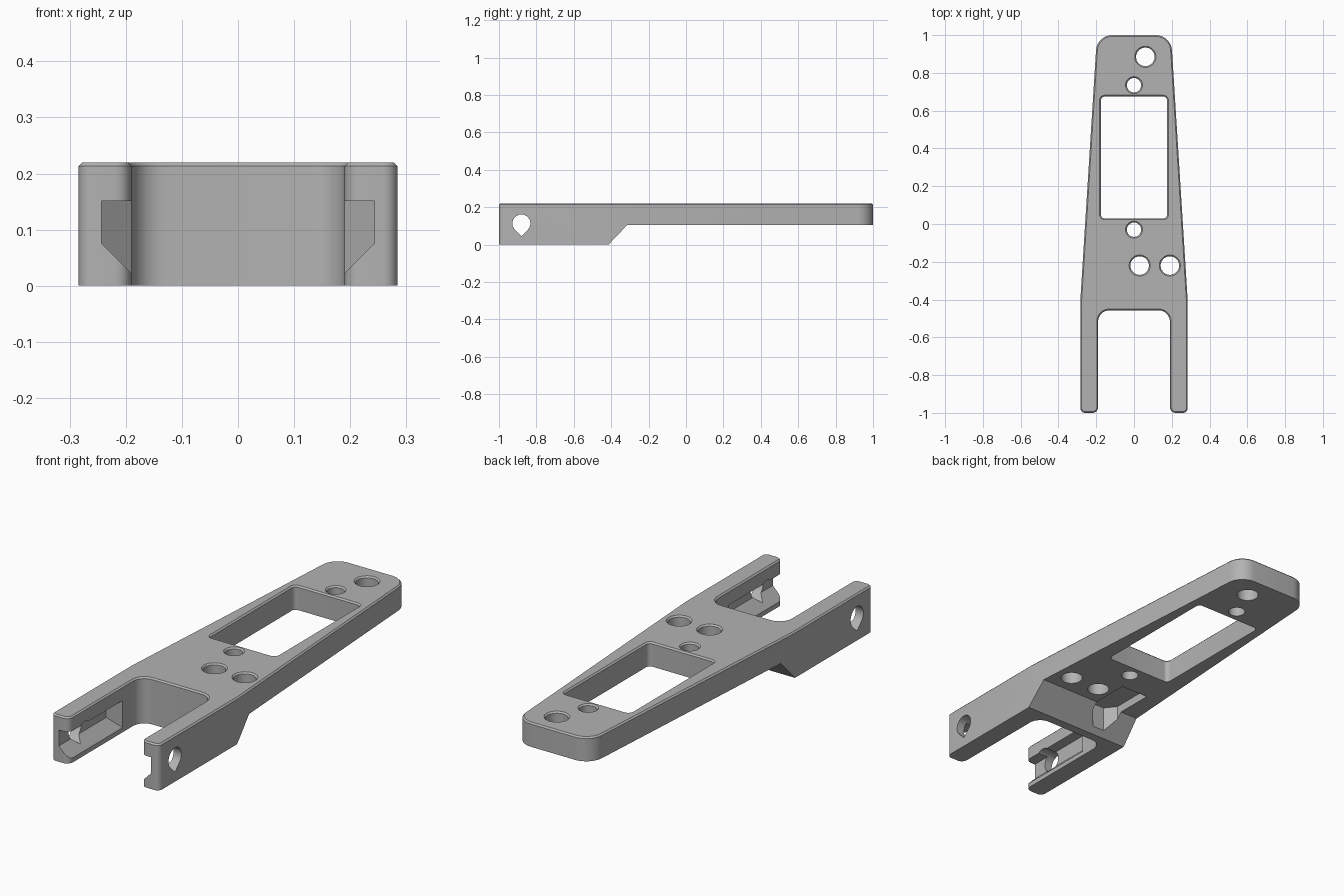
import bpy, bmesh, math
from mathutils import Vector

cube = bpy.data.objects.get("Cube")
if cube:
    bpy.data.objects.remove(cube, do_unlink=True)

TOP, UNDER = 0.22, 0.105
HALF, TIP, INNER = 0.284, 0.196, 0.19

grey = bpy.data.materials.new("plain_grey")
grey.use_nodes = True
grey.diffuse_color = (0.45, 0.45, 0.45, 1)
grey.node_tree.nodes["Principled BSDF"].inputs["Base Color"].default_value = (0.45, 0.45, 0.45, 1)


def fillet(corners, steps=8):
    """Round each (x, y, radius) corner of a polygon with an arc."""
    out = []
    for i, (x, y, r) in enumerate(corners):
        p = Vector((x, y))
        if r == 0:
            out.append(p)
            continue
        a = (Vector(corners[i - 1][:2]) - p).normalized()
        b = (Vector(corners[(i + 1) % len(corners)][:2]) - p).normalized()
        half = a.angle(b) / 2
        centre = p + (a + b).normalized() * (r / math.sin(half))
        start = p + a * (r / math.tan(half)) - centre
        end = p + b * (r / math.tan(half)) - centre
        turn = start.angle(end)
        for k in range(steps + 1):
            t = k / steps
            out.append(centre + (start * math.sin((1 - t) * turn) + end * math.sin(t * turn)) / math.sin(turn))
    return out


def circle(x, y, r, n=48):
    return [(x + r * math.cos(math.tau * i / n), y + r * math.sin(math.tau * i / n)) for i in range(n)]


def prism(name, profile, axis, lo, hi):
    """Extrude a closed profile along an axis; hi may be a function of the point."""
    place = {"x": lambda a, b, t: (t, a, b),
             "y": lambda a, b, t: (a, t, b),
             "z": lambda a, b, t: (a, b, t)}[axis]
    bm = bmesh.new()
    near = [bm.verts.new(place(a, b, lo)) for a, b in profile]
    far = [bm.verts.new(place(a, b, hi(a, b) if callable(hi) else hi)) for a, b in profile]
    bm.faces.new(near)
    bm.faces.new(far[::-1])
    for i in range(len(near)):
        bm.faces.new((near[i - 1], near[i], far[i], far[i - 1]))
    bmesh.ops.recalc_face_normals(bm, faces=bm.faces)
    mesh = bpy.data.meshes.new(name)
    bm.to_mesh(mesh)
    bm.free()
    obj = bpy.data.objects.new(name, mesh)
    bpy.context.collection.objects.link(obj)
    return obj


def cut(body, cutters):
    for c in cutters:
        mod = body.modifiers.new("cut", "BOOLEAN")
        mod.operation, mod.solver, mod.object = "DIFFERENCE", "EXACT", c
    dg = bpy.context.evaluated_depsgraph_get()
    mesh = bpy.data.meshes.new_from_object(body.evaluated_get(dg))
    body.modifiers.clear()
    body.data = mesh
    for c in cutters:
        bpy.data.objects.remove(c, do_unlink=True)


# Forked, tapered outline
right = [(INNER, -0.457, 0.06), (INNER, -1, 0.03), (HALF, -1, 0.025),
         (HALF, -0.4, 0), (TIP, 1, 0.085)]
left = [(-x, y, r) for x, y, r in reversed(right)]
body = prism("forked_bracket", fillet(right + left), "z", 0, TOP)

# Window and round through holes
w = 0.175
openings = [prism("window_cutter", fillet([(-w, 0.03, 0.02), (w, 0.03, 0.02),
                                           (w, 0.675, 0.02), (-w, 0.675, 0.02)]), "z", -1, 1)]
for x, y, r in [(0.06, 0.885, 0.049), (0.03, -0.22, 0.049), (0.19, -0.22, 0.049),
                (0, 0.735, 0.038), (0, -0.03, 0.038)]:
    openings.append(prism("hole_cutter", circle(x, y, r), "z", -1, 1))
cut(body, openings)

# Chamfer every rim of the top face
bm = bmesh.new()
bm.from_mesh(body.data)
bmesh.ops.remove_doubles(bm, verts=bm.verts, dist=1e-5)
rim = [e for e in bm.edges
       if all(abs(v.co.z - TOP) < 1e-4 for v in e.verts)
       and len(e.link_faces) == 2 and e.calc_face_angle(0) > 1]
bmesh.ops.bevel(bm, geom=rim, offset=0.007, offset_type="OFFSET", segments=1,
                profile=0.5, affect="EDGES", clamp_overlap=False)
bm.to_mesh(body.data)
bm.free()

# Thin rear underside with its ramp
cutters = [prism("underside_cutter", [(-0.414 - 0.09, -0.1), (-0.414, 0), (-0.314, UNDER),
                                      (1.2, UNDER), (1.2, -0.1)], "x", -1, 1)]

# Pocket in the underside, running into the ramp
cutters.append(prism("pocket_cutter", [(-0.185, -0.13), (-0.04, -0.13), (-0.04, -0.34),
                                       (-0.08, -0.39), (-0.145, -0.39), (-0.185, -0.34)],
                     "z", -0.1, 0.145))

# Teardrop holes across both arms, pointing down
drop = [(-0.88 + 0.048 * math.cos(a), 0.113 + 0.048 * math.sin(a))
        for a in [math.radians(-45 + 270 * i / 36) for i in range(37)]]
cutters.append(prism("pin_cutter", drop + [(-0.88, 0.113 - 0.048 * math.sqrt(2))], "x", -1, 1))

# Grooves along the inner faces of the arms, with slanted ends
for s in (1, -1):
    groove = [(s * 0.15, 0.151), (s * 0.243, 0.151), (s * 0.243, 0.075), (s * 0.15, -0.018)]
    cutters.append(prism("groove_cutter", groove, "y", -1.1,
                         lambda a, b: -0.56 - (abs(a) - 0.15) * 0.9))
cut(body, cutters)

body.data.materials.clear()
body.data.materials.append(grey)
for p in body.data.polygons:
    p.material_index = 0
bpy.ops.object.select_all(action="DESELECT")
body.select_set(True)
bpy.context.view_layer.objects.active = body
bpy.ops.object.shade_smooth_by_angle(angle=math.radians(20))
